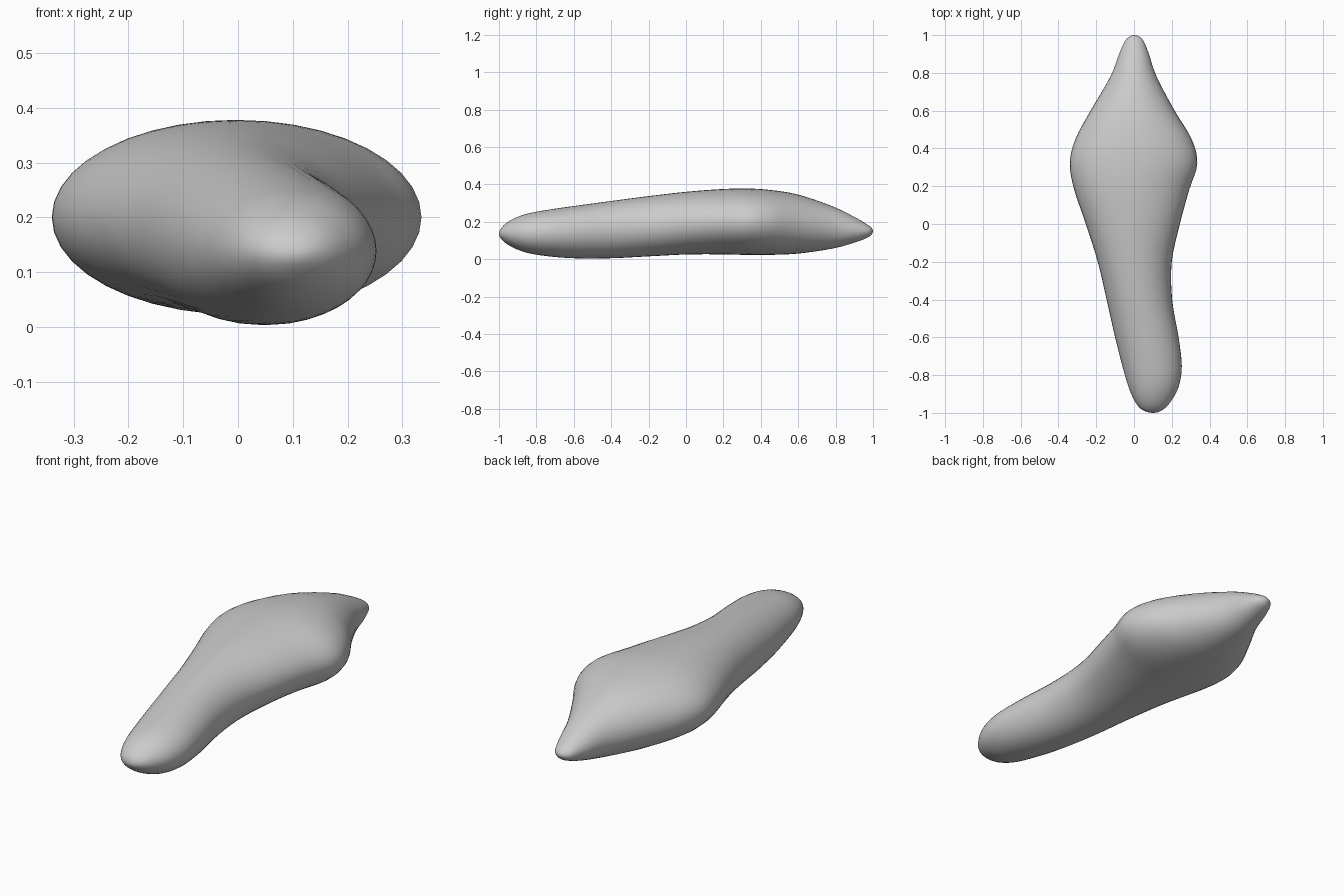
import bpy, bmesh
from math import sin, cos, tau

cube = bpy.data.objects.get("Cube")
if cube:
    bpy.data.objects.remove(cube, do_unlink=True)

# Stations along the body: y, right edge, left edge, underside, top
STATIONS = [
    (-1.00, .10, .10, .135, .135),
    (-.985, .045, .15, .105, .17),
    (-.94, .005, .195, .07, .207),
    (-.86, -.03, .237, .037, .24),
    (-.75, -.062, .253, .017, .262),
    (-.60, -.10, .236, .005, .284),
    (-.40, -.145, .202, .005, .311),
    (-.20, -.192, .20, .015, .337),
    (.00, -.255, .243, .025, .36),
    (.18, -.316, .292, .026, .374),
    (.32, -.34, .335, .023, .378),
    (.45, -.31, .305, .023, .37),
    (.60, -.23, .215, .03, .345),
    (.78, -.125, .12, .056, .284),
    (.90, -.079, .079, .088, .226),
    (.97, -.047, .05, .115, .185),
    (.993, -.022, .025, .133, .166),
    (1.00, .00, .00, .15, .15),
]
STEPS, SIDES = 4, 40


def swapped(s):
    # Mirrors a station through the tip, so the ends close as round domes
    return (s[0], s[2], s[1], s[4], s[3])


def spline(a, b, c, d, t):
    return b + .5 * t * (c - a + t * (2*a - 5*b + 4*c - d + t * (3*(b - c) + d - a)))


def smooth_stations():
    pts = [swapped(STATIONS[1])] + STATIONS + [swapped(STATIONS[-2])]
    for i in range(1, len(pts) - 2):
        for k in range(STEPS):
            if i + k > 1:
                yield [spline(*v, k / STEPS) for v in zip(*pts[i - 1:i + 3])]


def tip(bm, s):
    return bm.verts.new((s[1], s[0], s[3]))


# Body: oval rings joined into one skin
bm = bmesh.new()
rings = []
for y, x0, x1, z0, z1 in smooth_stations():
    rings.append([bm.verts.new(((x0 + x1) / 2 + (x1 - x0) / 2 * cos(tau * j / SIDES), y,
                                (z0 + z1) / 2 + (z1 - z0) / 2 * sin(tau * j / SIDES)))
                  for j in range(SIDES)])
for a, b in zip(rings, rings[1:]):
    for j in range(SIDES):
        n = (j + 1) % SIDES
        bm.faces.new((a[j], a[n], b[n], b[j]))

# Rounded tips
for ring, s in ((rings[0], STATIONS[0]), (rings[-1], STATIONS[-1])):
    v = tip(bm, s)
    for j in range(SIDES):
        bm.faces.new((v, ring[j], ring[(j + 1) % SIDES]))
bmesh.ops.recalc_face_normals(bm, faces=bm.faces)
for f in bm.faces:
    f.smooth = True

mesh = bpy.data.meshes.new("body")
bm.to_mesh(mesh)
bm.free()
body = bpy.data.objects.new("body", mesh)
bpy.context.collection.objects.link(body)

# Plain grey
grey = bpy.data.materials.new("light grey")
grey.use_nodes = True
colour = (.6, .6, .6, 1)
grey.diffuse_color = colour
grey.node_tree.nodes["Principled BSDF"].inputs["Base Color"].default_value = colour
mesh.materials.append(grey)
